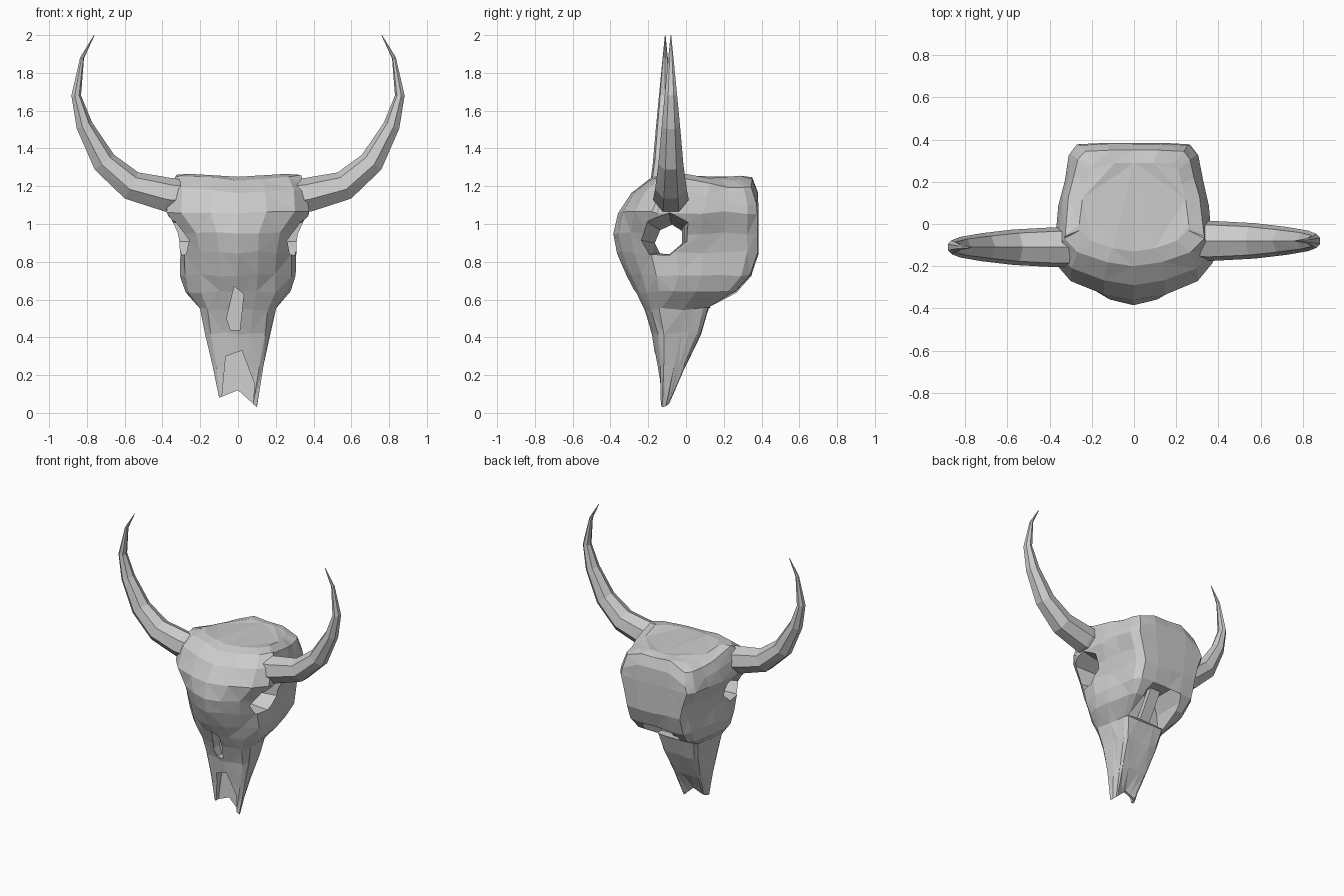
import bpy, bmesh, math, random
from mathutils import Vector

if "Cube" in bpy.data.objects:
    bpy.data.objects.remove(bpy.data.objects["Cube"])

random.seed(4)


def loft(name, rings):
    """Skin a list of equal-length closed rings and cap both ends."""
    bm = bmesh.new()
    vr = [[bm.verts.new(p) for p in r] for r in rings]
    n = len(vr[0])
    for a, b in zip(vr, vr[1:]):
        for i in range(n):
            j = (i + 1) % n
            bm.faces.new((a[i], a[j], b[j], b[i]))
    bm.faces.new(vr[0])
    bm.faces.new(vr[-1])
    bmesh.ops.triangulate(bm, faces=bm.faces[:])
    bmesh.ops.recalc_face_normals(bm, faces=bm.faces[:])
    me = bpy.data.meshes.new(name)
    bm.to_mesh(me)
    bm.free()
    ob = bpy.data.objects.new(name, me)
    bpy.context.collection.objects.link(ob)
    return ob


def carve(target, cutter):
    cutter.hide_render = True
    m = target.modifiers.new("carve", 'BOOLEAN')
    m.operation = 'DIFFERENCE'
    m.solver = 'EXACT'
    m.object = cutter
    bpy.context.view_layer.objects.active = target
    bpy.ops.object.modifier_apply(modifier=m.name)
    bpy.data.objects.remove(cutter)


def outline(k):
    """Skull cross-section (width, front-to-back); k > 0 gives a boxier front."""
    half = [(0, 0), (.35 + .4 * k, .035), (.7 + k, .12), (min(.94 + .5 * k, 1), .24),
            (1, .38 - k), (.94, .6), (.87, .76), (.81, .92), (.71, .99), (.35, 1), (0, 1)]
    return half + [(-u, v) for u, v in half[-2:0:-1]]


# Skull levels: z, half width, front y, back y, front boxiness
levels = [(1.25, .26, -.13, .29, .08), (1.235, .33, -.2, .35, .12),
          (1.165, .36, -.29, .38, .13), (1.06, .378, -.36, .385, .1),
          (.95, .33, -.385, .385, -.02), (.85, .305, -.365, .385, -.04),
          (.73, .305, -.315, .345, -.04), (.64, .28, -.27, .27, 0),
          (.55, .2, -.225, .12, .1),
          (.42, .17, -.18, .08, .14), (.25, .135, -.155, 0, .14),
          (.1, .1, -.14, -.085, .1)]
rings = [[Vector((u * w, f + v * (b - f), z)) for u, v in outline(k)]
         for z, w, f, b, k in levels]
# hand-worked, slightly uneven bone
for r in rings[1:-2]:
    for p in r:
        p.x += random.uniform(-.004, .004)
        p.z += random.uniform(-.008, .008)
# crown: humps beside the horns, back corners roll off
for r in rings[:3]:
    for p in r:
        p.z += .06 * abs(p.x) - .5 * max(abs(p.x) - .12, 0) * max(p.y, 0) / .35
# notched muzzle end: two uneven prongs
for p in rings[-1]:
    p.z = .12 - (.9 if p.x > 0 else .4) * abs(p.x)
skull = loft("skull", rings)

# Eye sockets: one hourglass tunnel from side to side
sockets = [(-.46, .17, .13, -.125, .945), (-.2, .11, .095, -.11, .93),
           (0, .075, .08, -.09, .915), (.2, .11, .095, -.11, .93),
           (.46, .17, .13, -.125, .945)]
tunnel = [[Vector((x, cy + ry * math.cos(a), cz + rz * (math.sin(a) + .2 * math.cos(a))))
           for a in [math.tau * (i + .5) / 7 for i in range(7)]]
          for x, ry, rz, cy, cz in sockets]
carve(skull, loft("socket_cutter", tunnel))


def slot(name, pts, depth):
    """Prism in the xz plane, depth(z) gives its inner y."""
    return loft(name, [[Vector((x, -.6, z)) for x, z in pts],
                       [Vector((x, depth(z), z)) for x, z in pts]])


# Nasal slit and mouth recess
carve(skull, slot("nose_cutter", [(-.06, .5), (-.04, .44), (.01, .44),
                                  (.03, .63), (-.02, .67)], lambda z: -.13))
carve(skull, slot("mouth_cutter", [(-.095, -.02), (-.065, .3), (.02, .33),
                                   (.085, .16), (.08, -.02)],
                  lambda z: -.112 + .1 * max(z - .1, 0)))

# Hollow under the back of the skull
carve(skull, loft("hollow_cutter", [
    [Vector((sx * w, y, z)) for sx, y in ((-1, y0), (1, y0), (1, y1), (-1, y1))]
    for z, w, y0, y1 in ((.56, .15, .07, .4), (.68, .14, .07, .4),
                         (.78, .09, .09, .27))]))
loft("palate_strut", [
    [Vector((x + dx, y + dy, z)) for dx, dy in ((-.04, -.02), (.04, -.02), (.04, .02), (-.04, .02))]
    for x, y, z in ((0, .06, .53), (-.01, .12, .65), (-.02, .19, .8))])

# Horns: x, z, radius in plane, radius front-to-back
path = [(.31, 1.145, .092, .095), (.37, 1.15, .095, .097), (.565, 1.2, .082, .086),
        (.71, 1.325, .068, .068), (.815, 1.52, .046, .05),
        (.858, 1.68, .027, .034), (.826, 1.88, .011, .014), (.762, 1.998, .002, .002)]


def horn(name, side, y):
    rings = []
    for i, (x, z, r, ry) in enumerate(path):
        a, b = path[max(i - 1, 0)], path[min(i + 1, len(path) - 1)]
        t = Vector((b[0] - a[0], b[1] - a[1])).normalized()
        ring = []
        for k in range(7):
            q = math.tau * k / 7
            c, s = r * math.cos(q), ry * math.sin(q)
            ring.append(Vector((side * (x - t.y * c), y + s, z + t.x * c)))
        rings.append(ring)
    return loft(name, rings)


horn("right_horn", 1, -.08)
horn("left_horn", -1, -.11)
